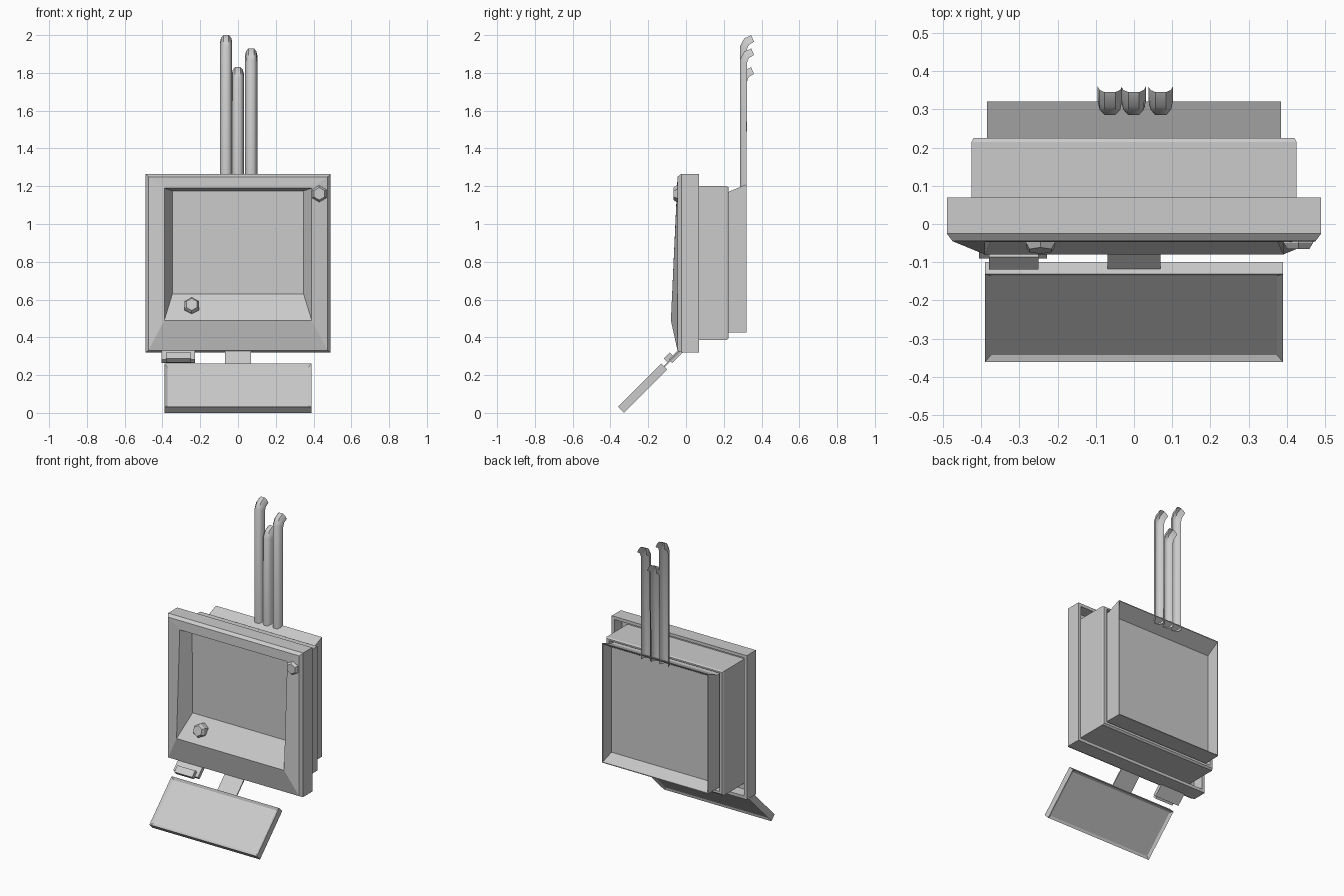
import bpy, bmesh
from math import radians, pi, cos, sin
from mathutils import Matrix

if "Cube" in bpy.data.objects:
    bpy.data.objects.remove(bpy.data.objects["Cube"])


def finish(name, bm, angle=None):
    bmesh.ops.recalc_face_normals(bm, faces=bm.faces)
    mesh = bpy.data.meshes.new(name)
    bm.to_mesh(mesh)
    bm.free()
    ob = bpy.data.objects.new(name, mesh)
    bpy.context.collection.objects.link(ob)
    if angle:
        bpy.context.view_layer.objects.active = ob
        ob.select_set(True)
        bpy.ops.object.shade_smooth_by_angle(angle=radians(angle))
        ob.select_set(False)
    return ob


def skin(bm, rows, closed):
    """Join successive rows of points with quads."""
    rows = [[bm.verts.new(p) for p in r] for r in rows]
    n = len(rows[0])
    for a, b in zip(rows, rows[1:]):
        for i in range(n if closed else n - 1):
            j = (i + 1) % n
            bm.faces.new((a[i], a[j], b[j], b[i]))
    return rows


def rect_loft(name, rings):
    """Rings: half width, bottom z, top z, y at bottom, y at top. Last is capped."""
    bm = bmesh.new()
    rows = skin(bm, [[(-w, yb, z0), (w, yb, z0), (w, yt, z1), (-w, yt, z1)]
                     for w, z0, z1, yb, yt in rings], True)
    bm.faces.new(rows[-1])
    return finish(name, bm)


def tilted_box(name, size, loc, angle=45, recess=0, depth=0):
    bm = bmesh.new()
    bmesh.ops.create_cube(bm, size=1)
    bmesh.ops.scale(bm, vec=size, verts=bm.verts)
    if recess:
        bm.normal_update()
        for f in [f for f in bm.faces if abs(f.normal.z) > 0.9]:
            bmesh.ops.inset_region(bm, faces=[f], thickness=recess)
            bmesh.ops.translate(bm, verts=f.verts, vec=-f.normal * depth)
    bm.transform(Matrix.Translation(loc) @ Matrix.Rotation(radians(angle), 4, 'X'))
    return finish(name, bm)


# Front bezel: open-backed shell, raised sill and recessed screen
rect_loft("screen_bezel", [
    (0.42, 0.39, 1.195, 0.0, 0.0),
    (0.465, 0.345, 1.24, 0.0, 0.0),
    (0.47, 0.34, 1.245, 0.07, 0.07),
    (0.49, 0.32, 1.265, 0.07, 0.07),
    (0.49, 0.32, 1.265, -0.025, -0.025),
    (0.475, 0.33, 1.25, -0.045, -0.045),
    (0.39, 0.49, 1.19, -0.08, -0.047),
    (0.347, 0.63, 1.175, 0.025, 0.02)])

# Middle housing
rect_loft("middle_housing", [
    (0.425, 0.385, 1.2, 0.0, 0.0),
    (0.425, 0.385, 1.2, 0.215, 0.215),
    (0.42, 0.395, 1.195, 0.225, 0.225),
    (0.40, 0.41, 1.185, 0.225, 0.225),
    (0.39, 0.415, 1.18, 0.19, 0.19)])

# Rear housing: shallow tray open to the back
rect_loft("rear_housing", [
    (0.385, 0.425, 1.17, 0.18, 0.18),
    (0.385, 0.425, 1.17, 0.225, 0.225),
    (0.385, 0.425, 1.21, 0.32, 0.32),
    (0.38, 0.43, 1.205, 0.32, 0.32),
    (0.38, 0.46, 1.15, 0.23, 0.23)])

# Half-round cable pipes, open to the back, hooked at the top
section = [(-0.032, 0), (-0.027, 0.6), (-0.014, 1), (0.014, 1), (0.027, 0.6), (0.032, 0)]
for name, x, top in (("left", -0.063, 2.0), ("middle", -0.001, 1.83), ("right", 0.07, 1.93)):
    # each station: back edge (y, z), front edge (y, z)
    stations = [((0.32, 1.18), (0.285, 1.18)),
                ((0.323, top - 0.075), (0.285, top - 0.06)),
                ((0.332, top - 0.052), (0.308, top - 0.018)),
                ((0.36, top - 0.035), (0.345, top))]
    bm = bmesh.new()
    skin(bm, [[(x + dx, b[0] + (f[0] - b[0]) * u, b[1] + (f[1] - b[1]) * u)
               for dx, u in section] for b, f in stations], False)
    finish(name + "_cable_pipe", bm, 50)

# Chamfered hexagonal bolts
for name, loc, tilt in (("upper_bolt", (0.43, -0.03, 1.16), 0),
                        ("lower_bolt", (-0.245, -0.035, 0.565), -15)):
    bm = bmesh.new()
    rows = skin(bm, [[(r * sin(i * pi / 3), y, r * cos(i * pi / 3)) for i in range(6)]
                     for r, y in ((0.044, 0.03), (0.044, -0.02), (0.033, -0.036))], True)
    bm.faces.new(rows[-1])
    bm.faces.new(rows[0])
    bm.transform(Matrix.Translation(loc) @ Matrix.Rotation(radians(tilt), 4, 'X'))
    finish(name, bm)

# Tilted lower tray with its bracket and side clip
tilted_box("lower_tray", (0.78, 0.325, 0.046), (0, -0.23, 0.131), recess=0.022, depth=0.01)
tilted_box("tray_bracket", (0.14, 0.15, 0.008), (0, -0.075, 0.285))
tilted_box("clip_base", (0.178, 0.085, 0.025), (-0.317, -0.052, 0.303))
tilted_box("clip_block", (0.13, 0.045, 0.03), (-0.315, -0.092, 0.293))
